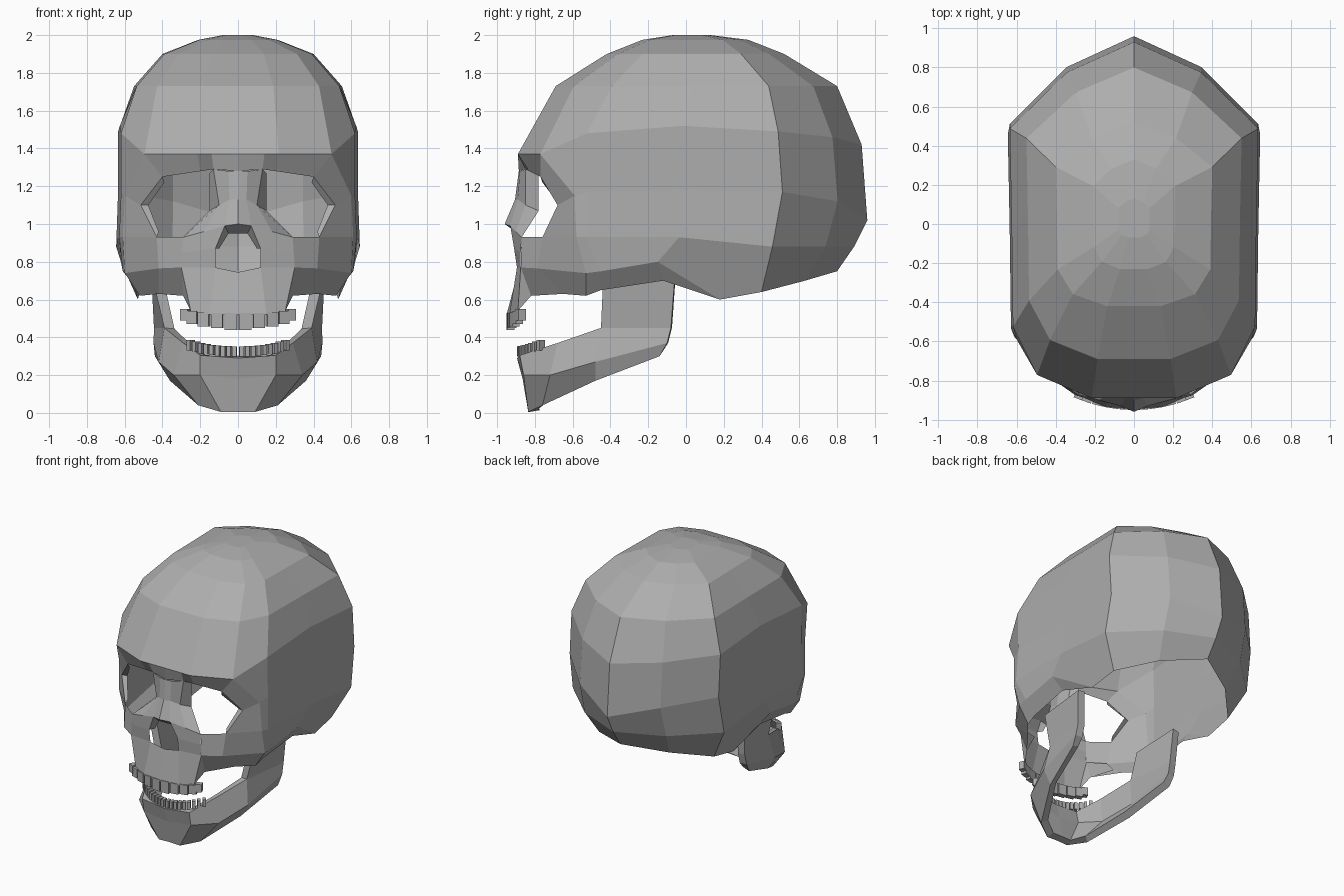
import bpy, bmesh, math
from mathutils import Matrix

if "Cube" in bpy.data.objects:
    bpy.data.objects.remove(bpy.data.objects["Cube"])

bone = bpy.data.materials.new("bone_grey")
bone.diffuse_color = (0.42, 0.42, 0.42, 1)
bone.use_nodes = True
bone.node_tree.nodes["Principled BSDF"].inputs["Base Color"].default_value = bone.diffuse_color


def finish(name, bm, mirror=True, thick=0):
    bmesh.ops.remove_doubles(bm, verts=bm.verts, dist=0.004)
    bmesh.ops.recalc_face_normals(bm, faces=bm.faces)
    me = bpy.data.meshes.new(name)
    bm.to_mesh(me)
    bm.free()
    me.materials.append(bone)
    ob = bpy.data.objects.new(name, me)
    bpy.context.collection.objects.link(ob)
    if mirror:
        m = ob.modifiers.new("mirror", 'MIRROR')
        m.use_clip = True
        m.merge_threshold = 0.004
    if thick:
        s = ob.modifiers.new("thickness", 'SOLIDIFY')
        s.thickness = thick
        s.offset = -1
    return ob


def face(bm, pts):
    bm.faces.new([bm.verts.new(p) for p in pts])


def strip(bm, *rows):
    """Quads between neighbouring rows of points."""
    for a, b in zip(rows, rows[1:]):
        for i in range(len(a) - 1):
            face(bm, (a[i], a[i + 1], b[i + 1], b[i]))


# Cranium: half rings from front centre (column 0) to back centre (column 7)
UX = (0, .34, .78, .975, .985, 1, .54, 0)
UY = (0, 0, .065, .2, .48, .757, .915, 1)


def ring(yf, yb, w, z):
    zs = z if isinstance(z, tuple) else (z,) * 8
    return [(w * UX[i], yf + (yb - yf) * UY[i], zs[i]) for i in range(8)]


upper = [ring(-.07, .13, .08, 2.0),
         ring(-.23, .33, .21, 1.975),
         ring(-.42, .52, .40, 1.90),
         ring(-.69, .80, .55, 1.73),
         ring(-.89, .93, .635, (1.37, 1.37, 1.37, 1.48, 1.52, 1.49, 1.46, 1.42))]
lower = [upper[-1],
         ring(-.89, .96, .635, (0, 0, 0, 1.17, 1.18, 1.17, 1.12, 1.02)),
         ring(-.89, .89, .645, (0, 0, 0, .93, .93, .88, .88, .88))]
bm = bmesh.new()
face(bm, upper[0])
strip(bm, *upper)
strip(bm, *[r[3:] for r in lower])
# Lower rim with the bump behind the ear
G = lower[2]
h4, bump, h5, h6, h7 = (.62, -.15, .8), (.53, .18, .6), (.52, .4, .64), (.3, .63, .7), (0, .8, .75)
face(bm, (G[4], G[5], h5, bump, h4))
strip(bm, G[5:], [h5, h6, h7])
finish("cranium", bm)

# Brow, outer eye socket rim and temple
bm = bmesh.new()
E, F = upper[-1], lower[1]
rim = [(.4, -.77, 1.25), (.515, -.68, 1.1), (.43, -.76, .93)]
mid = [E[2], (.6, -.59, 1.15), (.61, -.58, .93)]
strip(bm, [(0, -.89, 1.37), (.14, -.89, 1.37), E[1], E[2]],
      [(0, -.885, 1.28), (.13, -.85, 1.29), (.2, -.83, 1.28), rim[0]])
strip(bm, rim, mid, [E[3], F[3], G[3]])
strip(bm, rim, [(.39, -.76, 1.22), (.475, -.67, 1.1), (.42, -.74, .96)])
finish("brow_and_temple", bm)

# Nose bridge, inner eye socket wall and nose opening
bm = bmesh.new()
cheek_in, jaw_top = (.29, -.87, .93), (.3, -.875, .77)
tip, wing = (0, -.96, 1.0), (.07, -.93, .99)
strip(bm, [(0, -.885, 1.28), (.05, -.88, 1.28), (.13, -.85, 1.29), (.15, -.78, 1.27)],
      [(0, -.905, 1.13), (.045, -.89, 1.13), (.1, -.85, 1.1), (.15, -.78, 1.07)],
      [tip, wing, (.18, -.9, .96), cheek_in])
face(bm, (tip, wing, (.05, -.89, .95), (0, -.89, .95)))
strip(bm, [wing, (.12, -.91, .87), (.12, -.895, .77)],
      [cheek_in, (.295, -.875, .85), jaw_top])
strip(bm, [wing, (.12, -.91, .87)], [(.05, -.89, .95), (.1, -.87, .87)])
finish("nose", bm)

# Upper jaw
bm = bmesh.new()
strip(bm, [(0, -.89, .745), (.12, -.895, .77), jaw_top],
      [(0, -.95, .52), (.15, -.935, .52), (.25, -.89, .54)])
strip(bm, [jaw_top, (.4, -.77, .75)], [(.29, -.82, .62), (.36, -.65, .63)])
face(bm, (jaw_top, (.25, -.89, .54), (.29, -.82, .62)))
finish("upper_jaw", bm)

# Cheekbone and arch, with its underside
bm = bmesh.new()
strip(bm, [cheek_in, rim[2], mid[2], G[3], G[4]],
      [jaw_top, (.42, -.79, .765), (.6, -.53, .74), (.61, -.45, .75), h4],
      [(.29, -.82, .62), (.42, -.65, .63), (.52, -.53, .62), (.53, -.45, .65), (.55, -.12, .7)])
face(bm, (h4, bump, (.55, -.12, .7)))
finish("cheekbone", bm)

# Lower jaw: body stations (top, middle, bottom), then the upright branch
bm = bmesh.new()
body = [[(0, -.895, .29), (0, -.865, .18), (0, -.83, 0.005)],
        [(.2, -.88, .305), (.2, -.86, .2), (.09, -.835, 0.005)],
        [(.29, -.68, .37), (.34, -.72, .2), (.21, -.76, .04)],
        [(.39, -.45, .45), (.42, -.48, .27), (.36, -.48, .17)],
        [(.445, -.08, .45), (.447, -.1, .37), (.44, -.14, .3)]]
strip(bm, *body)
strip(bm, [body[3][0], body[4][0]], [(.445, -.44, .68), (.458, -.06, .71)])
finish("lower_jaw", bm, thick=.055)


def teeth(name, row, y0, curve):
    bm = bmesh.new()
    for x, w, z, h in row:
        m = (Matrix.Translation((x, y0 + curve * x * x, z))
             @ Matrix.Rotation(math.atan(2 * curve * x), 4, 'Z')
             @ Matrix.Diagonal((w, .04, h, 1)))
        bmesh.ops.create_cube(bm, size=1, matrix=m)
    finish(name, bm)


# Teeth
teeth("upper_teeth", [(.037, .065, .485, .09), (.11, .062, .49, .08), (.18, .06, .495, .075),
                      (.24, .055, .505, .07), (.28, .045, .52, .06)], -.93, .7)
teeth("lower_teeth", [(.018 + .029 * i, .023, .325 + .6 * (.029 * i) ** 2, .055)
                      for i in range(9)], -.875, 1.7)
